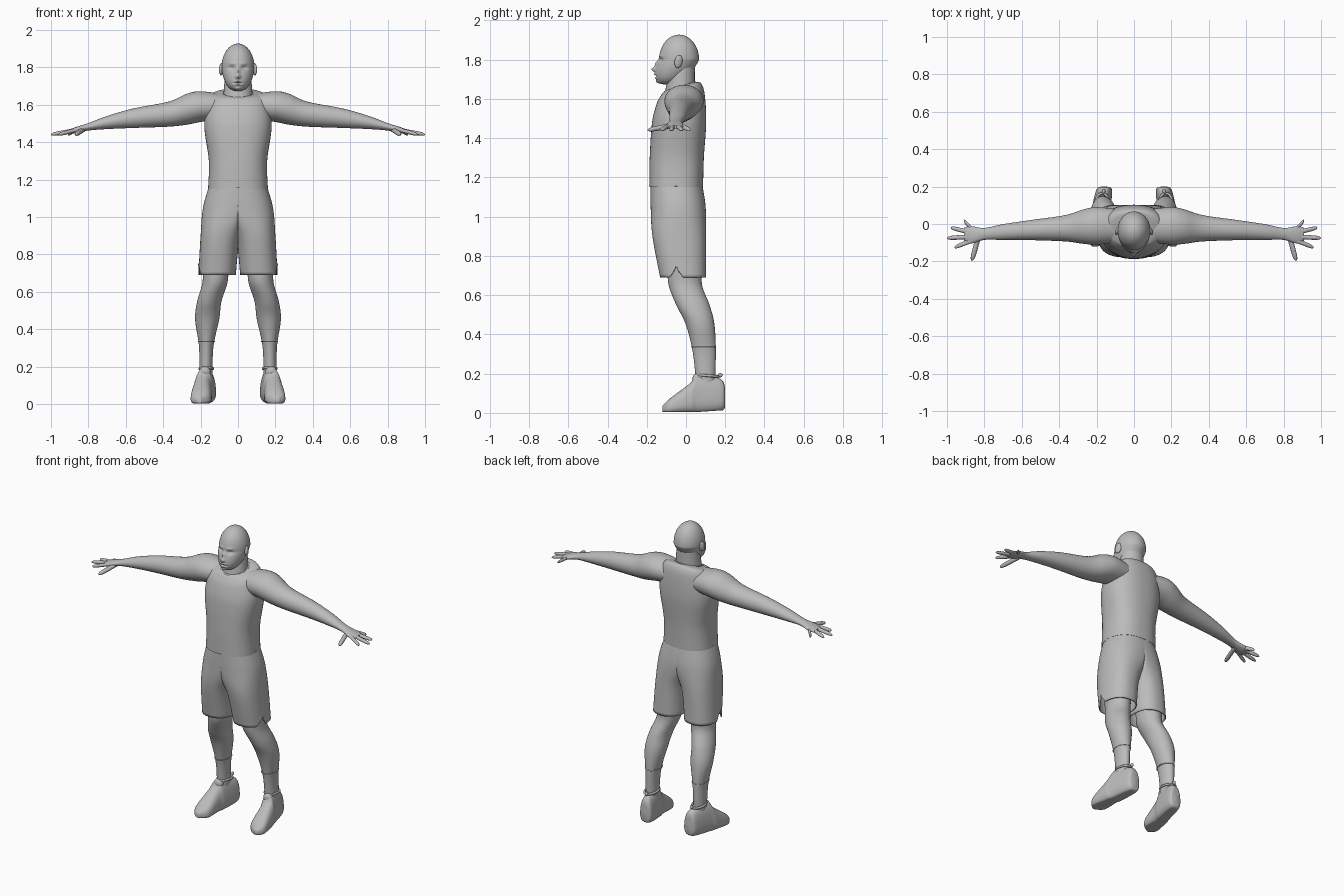
import bpy, bmesh, math
from mathutils import Vector

cube = bpy.data.objects.get("Cube")
if cube:
    bpy.data.objects.remove(cube)

grey = bpy.data.materials.new("plain_grey")
grey.use_nodes = True
colour = (.5, .5, .5, 1)
grey.diffuse_color = colour
grey.node_tree.nodes["Principled BSDF"].inputs["Base Color"].default_value = colour


def finish(name, bm):
    """Turn a bmesh into a smooth, grey, named object."""
    bmesh.ops.recalc_face_normals(bm, faces=bm.faces)
    mesh = bpy.data.meshes.new(name)
    bm.to_mesh(mesh)
    bm.free()
    mesh.materials.append(grey)
    obj = bpy.data.objects.new(name, mesh)
    bpy.context.collection.objects.link(obj)
    bpy.ops.object.select_all(action='DESELECT')
    obj.select_set(True)
    bpy.context.view_layer.objects.active = obj
    bpy.ops.object.shade_smooth_by_angle(angle=math.radians(50))
    return obj


def smooth_path(rows, steps):
    """Resample section rows along a smooth spline."""
    out = []
    last = len(rows) - 1
    for i in range(last):
        before, start, end, after = (rows[max(0, min(last, i + k))] for k in (-1, 0, 1, 2))
        for step in range(steps):
            t = step / steps
            out.append([q + t / 2 * (r - p + t * (2 * p - 5 * q + 4 * r - u
                        + t * (3 * (q - r) + u - p)))
                        for p, q, r, u in zip(before, start, end, after)])
    return out + [rows[last]]


def rounded(value, power):
    return math.copysign(abs(value) ** (2 / power), value)


def loft(name, axis, rows, side=1, n=48, steps=8, power=2, tweak=None, open_end=False):
    """Each row is position on axis, two centre coordinates, two radii."""
    bm = bmesh.new()
    across, up = [i for i in range(3) if i != axis]
    rings = []
    for position, centre_a, centre_b, radius_a, radius_b in smooth_path(rows, steps):
        ring = []
        for k in range(n):
            angle = math.tau * k / n
            point = Vector()
            point[axis] = position
            point[across] = centre_a + radius_a * rounded(math.cos(angle), power)
            point[up] = centre_b + radius_b * rounded(math.sin(angle), power)
            if tweak:
                tweak(point, centre_a)
            point.x *= side
            ring.append(bm.verts.new(point))
        rings.append(ring)
    for ring, following in zip(rings, rings[1:]):
        for k in range(n):
            bm.faces.new((ring[k - 1], ring[k], following[k], following[k - 1]))
    bm.faces.new(rings[0])
    if not open_end:
        bm.faces.new(rings[-1])
    return finish(name, bm)


def ball(name, centre, size, segments=24, tweak=None):
    bm = bmesh.new()
    bmesh.ops.create_uvsphere(bm, u_segments=segments, v_segments=segments, radius=1)
    for vert in bm.verts:
        vert.co = Vector(c + s * q for c, s, q in zip(centre, size, vert.co))
        if tweak:
            tweak(vert.co)
    return finish(name, bm)


def trim(name, centre, radius_x, radius_y, thickness, tilt=0):
    """Thin rounded band that follows an edge."""
    bm = bmesh.new()
    around, section = 48, 8
    grid = []
    for i in range(around):
        angle = math.tau * i / around
        row = []
        for j in range(section):
            turn = math.tau * j / section
            out = thickness * math.cos(turn)
            x = (radius_x + out) * math.cos(angle)
            y = (radius_y + out) * math.sin(angle)
            z = thickness * math.sin(turn) + tilt * y
            row.append(bm.verts.new(Vector(centre) + Vector((x, y, z))))
        grid.append(row)
    for i in range(around):
        for j in range(section):
            bm.faces.new((grid[i - 1][j - 1], grid[i][j - 1], grid[i][j], grid[i - 1][j]))
    return finish(name, bm)


def finger(name, axis, root, tip, radius, side):
    """Straight finger with a rounded end."""
    rows = []
    for i in range(13):
        t = math.sin(math.pi / 2 * i / 12)
        place = Vector(root).lerp(Vector(tip), t)
        thick = radius * math.sqrt(1.01 - t ** 8)
        others = [place[k] for k in range(3) if k != axis]
        rows.append((place[axis], *others, thick, thick * .9))
    loft(name, axis, rows, side, n=16, steps=1)


# Face relief: offset from the middle, height, push, spread sideways, spread upward
nose = (0, 1.75, .022, .012, .012)
bridge = (0, 1.78, .012, .01, .02)
eye_socket = (.033, 1.797, -.01, .015, .01)
brow = (.03, 1.82, .005, .02, .008)
upper_lip = (0, 1.726, .006, .02, .005)
mouth = (0, 1.716, -.007, .02, .004)
lower_lip = (0, 1.706, .006, .02, .005)
chin = (0, 1.685, .01, .02, .01)
FACE = (nose, bridge, eye_socket, brow, upper_lip, mouth, lower_lip, chin)


def shape_head(point):
    # Jaw gets fuller, narrower and further forward than a plain ball
    drop = max(0, (1.8 - point.z) / .13)
    fuller = (1.01 - min(1, drop) ** 2) ** -.12
    point.x *= fuller * (1 - drop / 10)
    point.y = (point.y + .035) * fuller - .035 - .06 * drop
    if point.y < -.05:
        for x, z, push, wide, tall in FACE:
            sideways = (abs(point.x) - x) / wide
            upward = (point.z - z) / tall
            point.y -= push * math.exp(-sideways ** 2 - upward ** 2)


def slope_neckline(point, centre):
    rise = max(0, min(1, (point.z - 1.5) / .15))
    point.z += .3 * rise * (point.y + .03)


def shape_shorts(point, centre):
    # Legs meet in the middle; the hem has a slit at the side
    point.x = max(point.x, 0)
    if point.x > centre:
        point.z = max(point.z, .755 - 2 * abs(point.y + .05))


def shape_shoe(point, centre):
    # Upper narrows toward the ankle, sole is flat with a lifted heel
    point.x = centre + (point.x - centre) * (1 - 2 * max(0, point.z))
    point.z = max(point.z, .004 + max(0, point.y - .05) / 15)


# Head, neck and shirt
ball("head", (0, -.035, 1.8), (.088, .102, .127), segments=96, tweak=shape_head)
loft("neck", 2, [(1.58, 0, -.03, .1, .09), (1.64, 0, -.03, .08, .076),
                 (1.76, 0, -.02, .07, .065)])
loft("shirt", 2, [(1.15, 0, -.05, .16, .137), (1.3, 0, -.047, .156, .138),
                  (1.48, 0, -.035, .18, .138), (1.6, 0, -.027, .166, .122),
                  (1.65, 0, -.025, .14, .1), (1.663, 0, -.03, .083, .078)],
     n=64, power=2.4, tweak=slope_neckline)
trim("shirt_collar", (0, -.03, 1.66), .083, .078, .005, tilt=.3)
trim("shirt_hem", (0, -.05, 1.157), .157, .134, .004)

# Tips of the fingers along x and y, from front to back
FINGERTIPS = {"index": (.96, -.125), "middle": (1, -.075),
              "ring": (.98, -.02), "little": (.91, .018)}

for label, side in (("left_", 1), ("right_", -1)):
    shorts = loft(label + "shorts_leg", 2,
                  [(1.18, 0, -.05, .15, .13), (1.05, .025, -.04, .162, .14),
                   (.9, .09, -.035, .11, .136), (.69, .112, -.015, .1, .117)],
                  side, n=72, power=2.3, tweak=shape_shorts, open_end=True)
    cloth = shorts.modifiers.new("cloth", 'SOLIDIFY')
    cloth.thickness = .006
    cloth.offset = -1

    loft(label + "leg", 2, [(.74, .12, -.005, .07, .09), (.65, .123, -.003, .067, .085),
                            (.55, .153, .035, .065, .085), (.45, .165, .072, .064, .073),
                            (.3, .17, .094, .038, .058), (.1, .172, .1, .035, .045)], side)
    trim(label + "sock_edge", (side * .168, .089, .335), .043, .062, .003)

    # Shoe with tongue, ankle trim and heel loop
    loft(label + "shoe", 1, [(.2, .16, .07, .02, .03), (.18, .16, .09, .05, .08),
                             (.06, .18, .095, .06, .098), (.02, .19, .074, .06, .076),
                             (-.08, .2, .035, .056, .04), (-.12, .208, .02, .015, .015)],
         side, power=2.6, tweak=shape_shoe)
    ball(label + "shoe_tongue", (side * .177, .055, .172), (.03, .022, .03))
    trim(label + "shoe_collar", (side * .17, .108, .19), .036, .056, .007, tilt=-.08)
    ball(label + "heel_loop", (side * .162, .174, .192), (.009, .012, .011))

    # Arm running into the palm, then the fingers
    loft(label + "arm", 0, [(.1, -.01, 1.59, .09, .07), (.2, -.01, 1.59, .1, .082),
                            (.27, -.014, 1.577, .092, .083), (.37, -.023, 1.55, .07, .067),
                            (.56, -.033, 1.528, .053, .052), (.7, -.043, 1.505, .042, .035),
                            (.8, -.053, 1.482, .032, .02), (.87, -.058, 1.464, .046, .016),
                            (.908, -.055, 1.456, .036, .009)], side)
    for i, (digit, (x, y)) in enumerate(FINGERTIPS.items()):
        finger(label + digit + "_finger", 0, (.87, -.09 + .022 * i, 1.464), (x, y, 1.441),
               .012, side)
    finger(label + "thumb", 1, (.83, -.06, 1.466), (.866, -.196, 1.441), .014, side)

    # Ear
    ear = ball(label + "ear", (0, 0, 0), (.011, .021, .033))
    ear.location = (side * .089, -.038, 1.79)
    ear.rotation_euler = (math.radians(-12), 0, side * math.radians(20))
